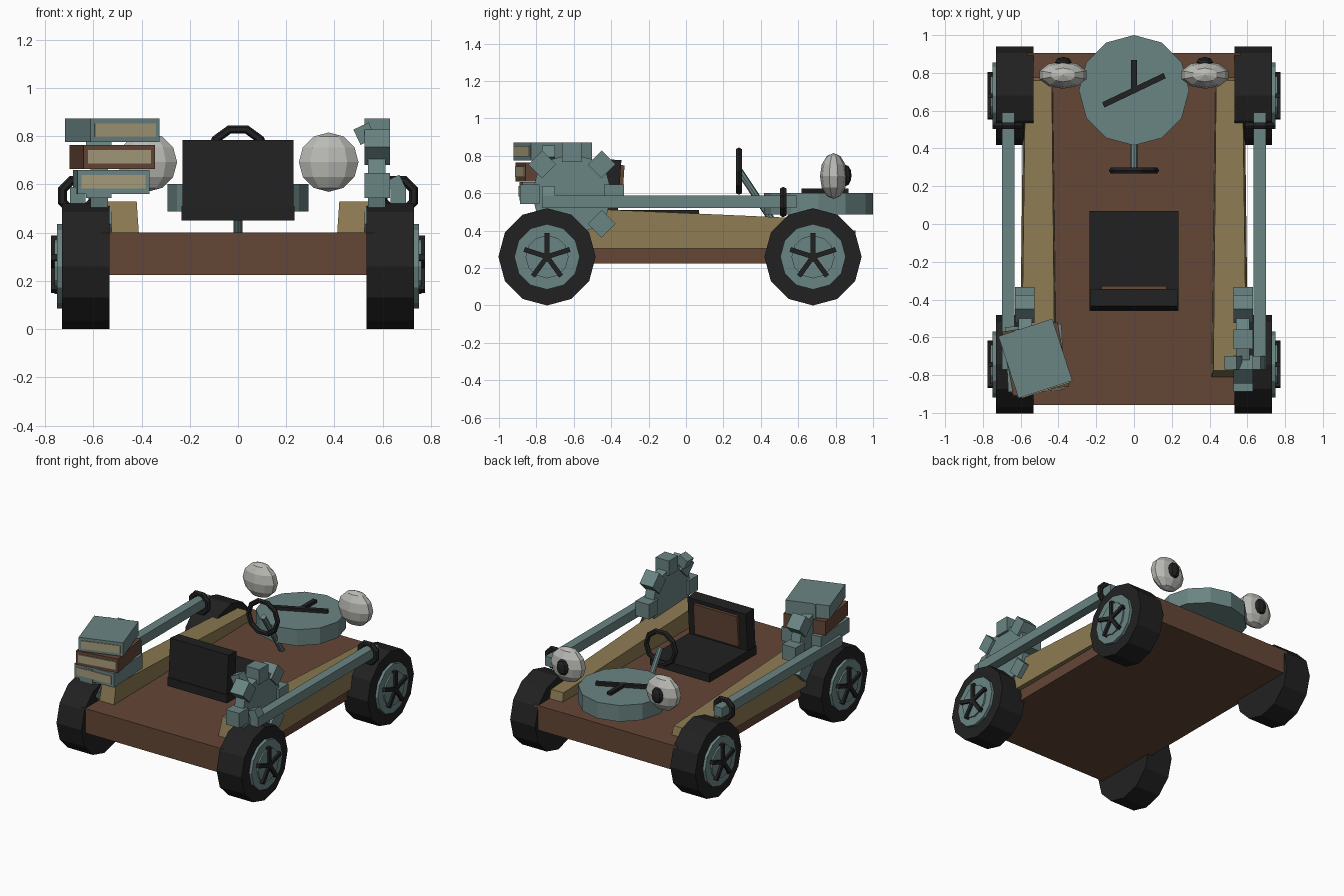
import bpy, bmesh, math
from mathutils import Vector, Matrix

if "Cube" in bpy.data.objects:
    bpy.data.objects.remove(bpy.data.objects["Cube"])

def lin(c):
    c /= 255
    return c / 12.92 if c <= 0.04045 else ((c + 0.055) / 1.055) ** 2.4

def mat(name, r, g, b):
    m = bpy.data.materials.new(name)
    m.diffuse_color = (lin(r), lin(g), lin(b), 1)
    m.use_nodes = True
    m.node_tree.nodes["Principled BSDF"].inputs["Base Color"].default_value = m.diffuse_color
    return m

TEAL = mat("teal", 106, 133, 131)
BROWN = mat("brown", 100, 70, 54)
TAN = mat("tan", 140, 122, 82)
BLACK = mat("black", 33, 33, 33)
PALE = mat("pale_grey", 186, 187, 181)
PAGE = mat("page_cream", 166, 156, 122)

def make(name, bm, m):
    bmesh.ops.recalc_face_normals(bm, faces=bm.faces[:])
    me = bpy.data.meshes.new(name)
    bm.to_mesh(me)
    bm.free()
    me.materials.append(m)
    ob = bpy.data.objects.new(name, me)
    bpy.context.collection.objects.link(ob)
    return ob

def box(name, c, s, m, rot=(0, 0, 0)):
    bm = bmesh.new()
    R = Matrix.Rotation(rot[2], 4, 'Z') @ Matrix.Rotation(rot[1], 4, 'Y') @ Matrix.Rotation(rot[0], 4, 'X')
    bmesh.ops.create_cube(bm, size=1, matrix=Matrix.Translation(c) @ R @ Matrix.Diagonal((*s, 1)))
    return make(name, bm, m)

def rod(name, a, b, r, n, m, r2=None):
    """n-sided prism between two points"""
    a, b = Vector(a), Vector(b)
    d = b - a
    bm = bmesh.new()
    # keep a corner pointing up (or towards +y for upright prisms)
    up = Vector((0, 1, 0)) if abs(d.normalized().z) > 0.9 else Vector((0, 0, 1))
    z = d.normalized()
    y = (up - z * up.dot(z)).normalized()
    x = y.cross(z)
    M = Matrix((x, y, z)).transposed().to_4x4()
    ends = []
    for p, rad in ((a, r), (b, r2 or r)):
        ends.append([bm.verts.new(p + M.to_3x3() @ Vector((rad * math.sin(2 * math.pi * i / n),
                     rad * math.cos(2 * math.pi * i / n), 0))) for i in range(n)])
    for i in range(n):
        j = (i + 1) % n
        bm.faces.new((ends[0][i], ends[0][j], ends[1][j], ends[1][i]))
    bm.faces.new(ends[0])
    bm.faces.new(ends[1])
    return make(name, bm, m)

def ring(name, c, R, r, m, n=10, k=6):
    """low-poly torus with its axis along y"""
    bm = bmesh.new()
    v = []
    for i in range(n):
        t = 2 * math.pi * (i + 0.5) / n
        v.append([bm.verts.new((c[0] + (R + r * math.cos(p)) * math.sin(t), c[1] + r * math.sin(p),
                  c[2] + (R + r * math.cos(p)) * math.cos(t)))
                  for p in (2 * math.pi * q / k for q in range(k))])
    for i in range(n):
        for q in range(k):
            a, b = (i + 1) % n, (q + 1) % k
            bm.faces.new((v[i][q], v[a][q], v[a][b], v[i][b]))
    return make(name, bm, m)

def ball(name, c, s, m, u, w):
    bm = bmesh.new()
    bmesh.ops.create_uvsphere(bm, u_segments=u, v_segments=w, radius=1,
                              matrix=Matrix.Translation(c) @ Matrix.Diagonal((*s, 1)))
    return make(name, bm, m)

# deck
box("deck", (0, -0.027, 0.3125), (1.13, 1.865, 0.175), BROWN)

for s, side in ((-1, "left"), (1, "right")):
    # wheels: tyre, stepped hub and five spokes
    for y, end in ((-0.743, "front"), (0.679, "back")):
        nm = f"{end}_{side}_"
        z = 0.26
        rod(nm + "tyre", (s * 0.533, y, z), (s * 0.73, y, z), 0.26, 12, BLACK)
        rod(nm + "hub", (s * 0.72, y, z), (s * 0.75, y, z), 0.175, 12, TEAL)
        rod(nm + "hub_cap", (s * 0.74, y, z), (s * 0.761, y, z), 0.115, 12, TEAL)
        for i in range(5):
            a = 2 * math.pi * i / 5
            box(nm + f"spoke_{i}", (s * 0.762, y + 0.064 * math.sin(a), z + 0.064 * math.cos(a)),
                (0.028, 0.026, 0.128), BLACK, (-a, 0, 0))

    # tapered side rail: front and back sections joined
    bm = bmesh.new()
    secs = [[(0.405, -0.835, 0.305), (0.605, -0.835, 0.305), (0.595, -0.775, 0.528), (0.42, -0.775, 0.528)],
            [(0.425, 0.80, 0.305), (0.585, 0.80, 0.305), (0.575, 0.76, 0.46), (0.435, 0.76, 0.46)]]
    f, b = [[bm.verts.new((s * x, y, z)) for x, y, z in q] for q in secs]
    for i in range(4):
        j = (i + 1) % 4
        bm.faces.new((f[i], f[j], b[j], b[i]))
    bm.faces.new(f)
    bm.faces.new(b)
    make(side + "_rail", bm, TAN)

    # long side bar with its black collar
    box(side + "_bar", (s * 0.665, -0.09, 0.554), (0.065, 1.36, 0.068), TEAL)
    ring(side + "_bar_collar", (s * 0.665, 0.519, 0.553), 0.068, 0.02, BLACK, 8)

    # gear with eight block teeth
    gy, gz = -0.61, 0.595
    rod(side + "_gear", (s * 0.54, gy, gz), (s * 0.612, gy, gz), 0.215, 12, TEAL)
    for i in range(8):
        a = math.pi * i / 4
        box(side + f"_gear_tooth_{i}", (s * 0.578, gy + 0.225 * math.sin(a), gz + 0.225 * math.cos(a)),
            (0.105, 0.105, 0.105), TEAL, (-a, 0, 0))

    # headlamp eyes
    ball(side + "_lamp", (s * 0.376, 0.789, 0.692), (0.13, 0.073, 0.123), PALE, 10, 6)
    ball(side + "_pupil", (s * 0.374, 0.855, 0.695), (0.045, 0.03, 0.056), BLACK, 8, 6)

# skewed loose blocks on the right gear
box("gear_block_upper", (0.525, -0.735, 0.81), (0.07, 0.07, 0.07), TEAL, (0, math.radians(-25), 0))
box("gear_block_lower", (0.655, -0.735, 0.60), (0.06, 0.07, 0.06), TEAL, (0, math.radians(-25), 0))

# stack of three books with page plates on the front
for i, (z, h, deg, m, x, y) in enumerate(((0.61, 0.1, 3, TEAL, -0.525, -0.71),
                                          (0.714, 0.1, 10, BROWN, -0.522, -0.715),
                                          (0.824, 0.097, 18, TEAL, -0.522, -0.712))):
    a = math.radians(deg)
    box(f"book_{i}", (x, y, z), (0.3, 0.345, h), m, (0, 0, a))
    box(f"book_pages_{i}", (x + 0.174 * math.sin(a), y - 0.174 * math.cos(a), z),
        (0.265, 0.008, 0.056), PAGE, (0, 0, a))

# seat
box("seat_base", (0, -0.195, 0.48), (0.47, 0.53, 0.06), BLACK)
box("seat_back", (0, -0.4, 0.64), (0.46, 0.09, 0.28), BLACK, (math.radians(-4), 0, 0))
box("seat_panel", (0, -0.346, 0.64), (0.345, 0.02, 0.22), BROWN, (math.radians(-4), 0, 0))

# steering wheel, spokes-free, on a slanted column
ring("steering_wheel", (0, 0.283, 0.718), 0.115, 0.018, BLACK, 10)
rod("steering_column", (0, 0.285, 0.72), (0, 0.5, 0.395), 0.019, 8, TEAL)

# clock and its hands
rod("clock_face", (0, 0.708, 0.487), (0, 0.708, 0.602), 0.292, 12, TEAL)
box("clock_short_hand", (0, 0.785, 0.611), (0.03, 0.165, 0.026), BLACK)
box("clock_long_hand", (0, 0.708, 0.611), (0.36, 0.03, 0.026), BLACK, (0, 0, math.radians(25.5)))
